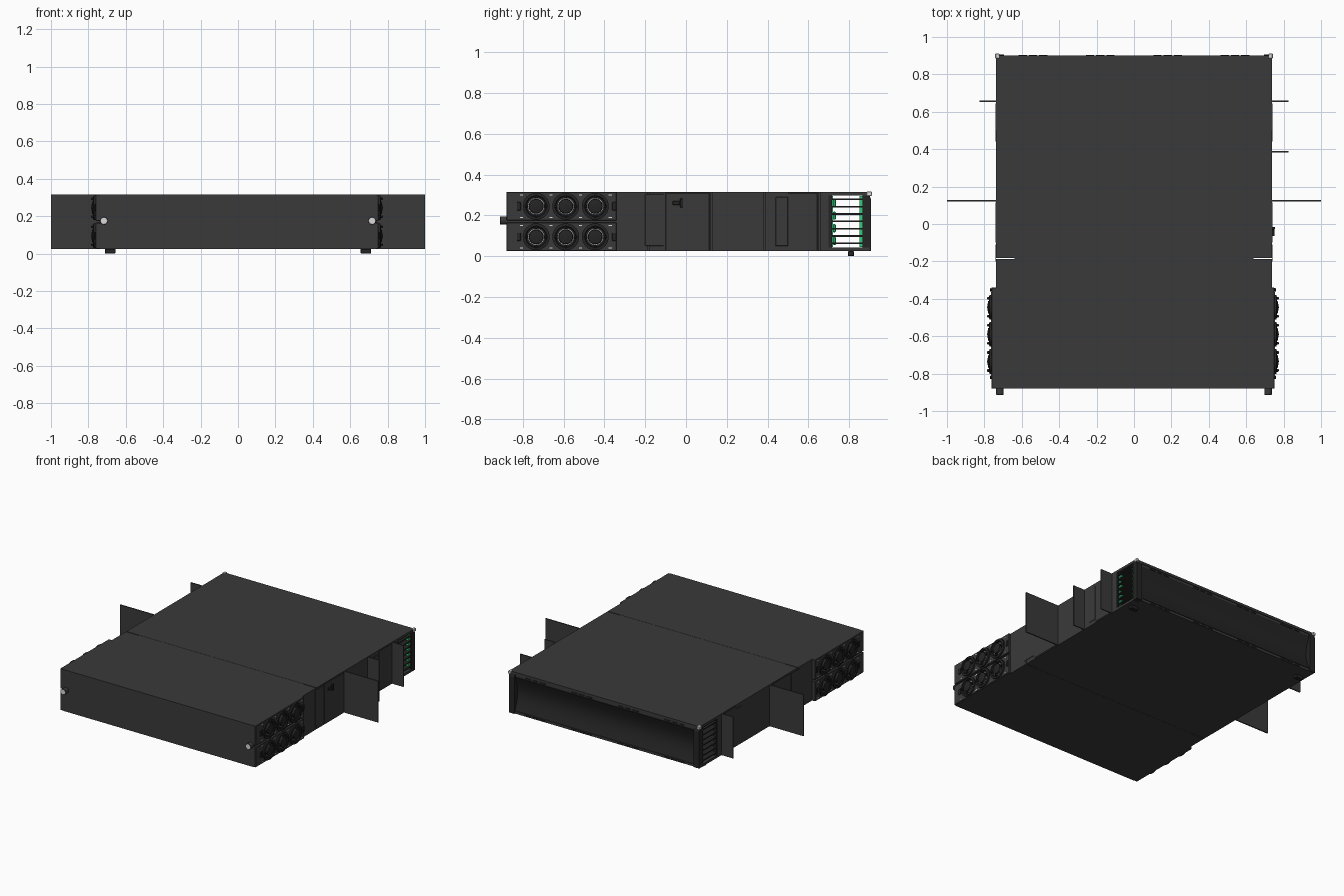
import bpy, bmesh, math
from mathutils import Matrix

cube = bpy.data.objects.get("Cube")
if cube:
    bpy.data.objects.remove(cube, do_unlink=True)


def material(name, rgb):
    m = bpy.data.materials.new(name)
    m.use_nodes = True
    m.diffuse_color = (*rgb, 1)
    m.node_tree.nodes["Principled BSDF"].inputs["Base Color"].default_value = (*rgb, 1)
    return m


CHARCOAL = material("charcoal metal", (0.042, 0.042, 0.042))
BLACK = material("black plastic", (0.018, 0.018, 0.018))
GREEN = material("green board", (0.03, 0.6, 0.2))
LIGHT = material("light grey metal", (0.7, 0.7, 0.7))

BOTTOM, TOP, HALF = 0.025, 0.315, 0.737


def finish(name, bm, *mats):
    bmesh.ops.recalc_face_normals(bm, faces=bm.faces)
    me = bpy.data.meshes.new(name)
    bm.to_mesh(me)
    bm.free()
    for m in mats:
        me.materials.append(m)
    ob = bpy.data.objects.new(name, me)
    bpy.context.collection.objects.link(ob)
    return ob


def box(name, x, y, z, mat=CHARCOAL, bevel=0):
    bm = bmesh.new()
    bmesh.ops.create_cube(bm, size=1)
    for v in bm.verts:
        for i, (a, b) in enumerate((x, y, z)):
            v.co[i] = (a + b) / 2 + v.co[i] * (b - a)
    if bevel:
        bmesh.ops.bevel(bm, geom=bm.edges[:], offset=bevel, segments=1, affect='EDGES')
    return finish(name, bm, mat)


def prism(name, profile, x0, x1, mat):
    """Extrude a (y, z) outline along x."""
    bm = bmesh.new()
    face = bm.faces.new([bm.verts.new((x0, y, z)) for y, z in profile])
    new = bmesh.ops.extrude_face_region(bm, geom=[face])["geom"]
    bmesh.ops.translate(bm, vec=(x1 - x0, 0, 0),
                        verts=[g for g in new if isinstance(g, bmesh.types.BMVert)])
    return finish(name, bm, mat)


def smooth(ob, angle=30):
    bpy.ops.object.select_all(action='DESELECT')
    ob.select_set(True)
    bpy.context.view_layer.objects.active = ob
    bpy.ops.object.shade_smooth_by_angle(angle=math.radians(angle))


def lathe(name, profile, matrix, mats, light_segment, steps=32):
    """Revolve (radius, height) points about local z; one segment takes the second material."""
    bm = bmesh.new()
    rings = [[bm.verts.new((r * math.cos(math.tau * i / steps),
                            r * math.sin(math.tau * i / steps), h))
              for i in range(steps)] for r, h in profile]
    for k, (a, b) in enumerate(zip(rings, rings[1:])):
        for i in range(steps):
            j = (i + 1) % steps
            bm.faces.new((a[i], a[j], b[j], b[i])).material_index = int(k == light_segment)
    cap = bm.faces.new(rings[-1])
    cap.material_index = int(light_segment == len(profile) - 1)
    bm.transform(matrix)
    smooth(finish(name, bm, *mats))


def span(side, a, b):
    return tuple(sorted((side * a, side * b)))


# Chassis: two covers with a seam, and an open bay at the rear
SEAM, BAY, REAR = -0.185, 0.70, 0.90
box("front_chassis", (-HALF, HALF), (-0.88, SEAM - 0.003), (BOTTOM, TOP))
box("rear_chassis", (-HALF, HALF), (SEAM + 0.003, BAY), (BOTTOM, TOP))
box("seam_core", (-0.64, 0.64), (SEAM - 0.01, SEAM + 0.01), (BOTTOM + 0.001, TOP - 0.001))
box("bay_roof", (-HALF, HALF), (BAY, REAR), (0.298, TOP))
box("bay_floor", (-HALF, HALF), (BAY, REAR), (BOTTOM, 0.042))

# Rear bezel: a concave panel between end posts
arc = []
for i in range(17):
    t = i / 16
    arc.append((REAR - 0.03 * math.sin(math.pi * t), 0.045 + 0.235 * t))
smooth(prism("rear_bezel", [(0.862, 0.045)] + arc + [(0.862, 0.28)], -0.70, 0.70, BLACK))
box("bezel_top_strip", (-0.70, 0.70), (0.87, 0.895), (0.28, 0.298))
for i in range(4):
    x = -0.54 + i * 0.36
    for k in (-1, 0, 1):
        c = x + k * 0.055
        box("upper_slot", (c - 0.022, c + 0.022), (0.89, 0.898), (0.284, 0.294), BLACK)
        box("lower_slot", (c - 0.022, c + 0.022), (0.898, 0.903), (0.029, 0.038), BLACK)

# Green boards inside the left end of the rear bay
box("front_board", (0.62, 0.725), (BAY, 0.722), (0.045, 0.296), GREEN)
box("rear_board", (0.62, 0.725), (0.85, 0.866), (0.045, 0.296), GREEN)
for i in range(4):
    z = 0.075 + i * 0.062
    box("board_connector", (0.66, 0.725), (0.72, 0.735), (z - 0.02, z + 0.02), GREEN, 0.004)

fan_profile = [(0.066, 0), (0.066, 0.010), (0.052, 0.012), (0.048, 0.003),
               (0.0395, 0.003), (0.0365, 0.003), (0.034, 0.016), (0.014, 0.020)]

for side, skin, long in ((1, HALF + 0.015, "left"), (-1, HALF + 0.026, "right")):
    # Corner posts and clips
    post = [(0.866, BOTTOM), (0.907, BOTTOM), (0.907, 0.28), (0.895, 0.312), (0.866, 0.312)]
    prism(long + "_rear_post", post, *span(side, 0.695, HALF), BLACK)
    box(long + "_rear_clip", span(side, 0.72, 0.742), (0.885, 0.912), (0.296, 0.317), LIGHT, 0.003)

    # Slatted opening of the rear bay
    box(long + "_bay_jamb", span(side, 0.715, HALF), (BAY, 0.716), (0.042, 0.298), BLACK)
    for i in range(7):
        z = 0.063 + i * 0.036
        box(long + "_bay_slat", span(side, 0.70, HALF), (BAY, 0.868), (z - 0.004, z + 0.004), BLACK)

    # Fan modules, two rows of three
    for z in (0.095, 0.245):
        box(long + "_fan_module", span(side, HALF - 0.01, skin), (-0.88, -0.34),
            (z - 0.07, z + 0.07), CHARCOAL, 0.003)
        for y in (-0.735, -0.59, -0.445):
            turn = Matrix.Translation((side * skin, y, z)) @ Matrix.Rotation(side * math.pi / 2, 4, 'Y')
            lathe(long + "_fan", fan_profile, turn, (BLACK, LIGHT), 4)
            for dy, dz in ((-0.048, 0), (0.048, 0), (0, -0.048), (0, 0.048)):
                box(long + "_fan_nub", span(side, skin, skin + 0.022),
                    (y + dy - 0.007, y + dy + 0.007), (z + dz - 0.007, z + dz + 0.007), BLACK, 0.003)
        for y in (-0.807, -0.662, -0.518, -0.372):
            for dz in (-0.055, 0.055):
                box(long + "_module_mark", span(side, skin, skin + 0.001),
                    (y - 0.008, y + 0.008), (z + dz - 0.002, z + dz + 0.002), LIGHT)
        for y in (-0.82, -0.352):
            box(long + "_module_latch", span(side, skin, skin + 0.006),
                (y - 0.01, y + 0.01), (z - 0.02, z + 0.02), BLACK, 0.002)

    # Thin raised side panels
    for y0, y1, z0, z1 in ((-0.20, -0.11, 0.05, 0.305), (-0.10, 0.115, 0.03, 0.31),
                           (0.44, 0.50, 0.05, 0.29), (0.50, 0.645, 0.03, 0.31)):
        box(long + "_side_panel", span(side, HALF, HALF + 0.004), (y0, y1), (z0, z1), CHARCOAL, 0.0015)

    # Upright side flanges
    flanges = [(0.125, 1.0), (0.655, 0.825)] + ([(0.385, 0.825)] if side > 0 else [])
    for y, reach in flanges:
        box(long + "_flange", span(side, HALF - 0.01, reach), (y - 0.004, y + 0.004), (BOTTOM, TOP))

    # Front thumbscrews with bright caps
    screw = Matrix.Translation((side * 0.717, -0.878, 0.175)) @ Matrix.Rotation(math.pi / 2, 4, 'X')
    lathe(long + "_thumbscrew", [(0.02, 0), (0.02, 0.033), (0.0185, 0.035)], screw, (CHARCOAL, LIGHT), 2, 24)

    # Feet
    box(long + "_foot", span(side, 0.655, 0.712), (0.795, 0.825), (0, BOTTOM), BLACK, 0.003)

# Small screw boss on the left side
box("side_screw_head", (HALF, 0.755), (-0.03, -0.016), (0.24, 0.282), BLACK, 0.002)
box("side_screw_shank", (HALF, 0.75), (-0.065, -0.03), (0.252, 0.27), BLACK, 0.002)
